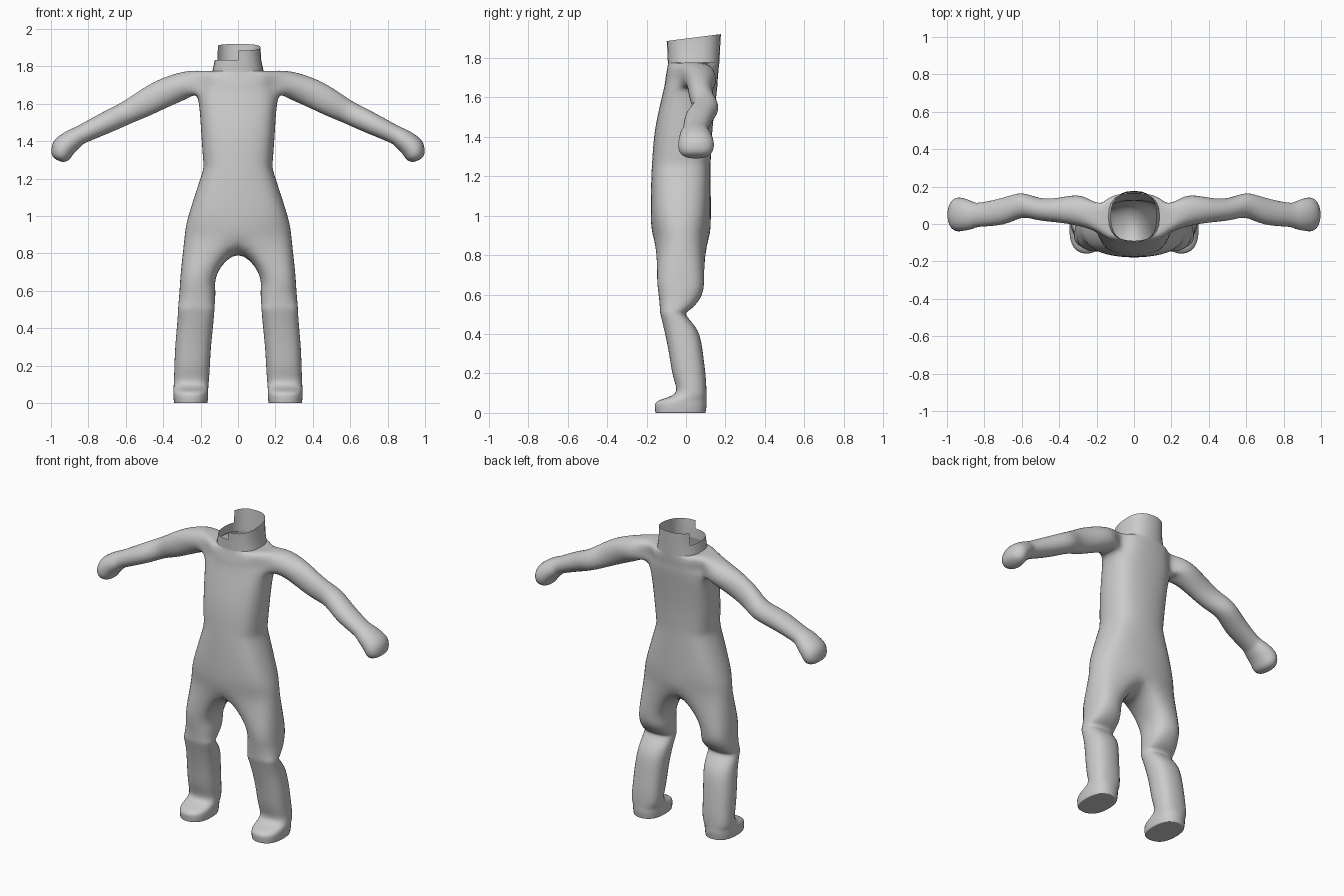
import bpy, bmesh, math
from mathutils import Vector

if "Cube" in bpy.data.objects:
    bpy.data.objects.remove(bpy.data.objects["Cube"])

grey = bpy.data.materials.new("plain grey")
grey.diffuse_color = (0.6, 0.6, 0.6, 1)
grey.use_nodes = True
grey.node_tree.nodes["Principled BSDF"].inputs["Base Color"].default_value = grey.diffuse_color


def sc(deg, p):
    """Rounded-square sine and cosine."""
    f = lambda v: math.copysign(abs(v) ** p, v) if abs(v) > 1e-6 else 0.0
    return f(math.sin(math.radians(deg))), f(math.cos(math.radians(deg)))


def bridge(bm, a, b, closed=True):
    n = len(a)
    for i in range(n if closed else n - 1):
        j = (i + 1) % n
        bm.faces.new((a[i], a[j], b[j], b[i]))


bm = bmesh.new()

# Torso half rings, front centre to back centre: z, side lift, half width, front y, back y
torso = [
    (1.775, 0, .135, -.09, .168), (1.73, .045, .20, -.098, .164),
    (1.695, 0, .21, -.104, .16), (1.63, 0, .215, -.115, .156),
    (1.45, 0, .197, -.155, .135), (1.29, 0, .186, -.17, .126),
    (1.21, 0, .198, -.175, .125), (1.0, 0, .265, -.178, .125),
    (.87, .01, .286, -.158, .11)]
rings = []
for z, lift, rx, yf, yb in torso:
    ring = []
    for k in range(7):
        s, c = sc(30 * k, .8)
        ring.append(bm.verts.new((rx * s, (yf + yb) / 2 - (yb - yf) / 2 * c, z + lift * s * s)))
    rings.append(ring)
for a, b in zip(rings, rings[1:]):
    bridge(bm, a, b, False)

# Arm: open the side of the torso, then loft outward: x, z, half height, front y, back y, tilt
A, B, C = rings[1:4]
hole = [A[2], A[3], A[4], B[4], C[4], C[3], C[2], B[2]]
bmesh.ops.delete(bm, geom=[B[3]], context='VERTS')
arm = [
    (.28, 1.70, .072, -.015, .152, 12), (.40, 1.655, .076, .008, .14, 25),
    (.51, 1.597, .07, .02, .14, 27), (.60, 1.55, .061, .033, .164, 26),
    (.70, 1.502, .058, -.003, .14, 26), (.825, 1.442, .05, -.014, .114, 28),
    (.87, 1.418, .054, -.028, .122, 38), (.925, 1.375, .062, -.038, .14, 50),
    (.95, 1.332, .056, -.035, .135, 55), (.965, 1.306, .032, -.005, .105, 60)]
last = hole
for x, z, h, yf, yb, tilt in arm:
    t = math.radians(tilt)
    ring = []
    for k in range(8):
        s, c = sc(45 * k - 45, .95)
        ring.append(bm.verts.new((x + math.sin(t) * h * c, (yf + yb) / 2 + (yb - yf) / 2 * s,
                                  z + math.cos(t) * h * c)))
    bridge(bm, last, ring)
    last = ring
bm.faces.new(last)

# Leg and foot, starting from the hip ring and crotch: z, inner x, outer x, front y, back y
last = rings[-1] + [bm.verts.new((0, -.02, .79))]
leg = [
    (.70, .108, .305, -.147, .092), (.60, .121, .312, -.138, .08),
    (.53, .125, .318, -.132, .03), (.495, .127, .32, -.128, 0),
    (.42, .133, .325, -.11, .058), (.30, .145, .335, -.085, .085),
    (.18, .152, .34, -.065, .10), (.10, .158, .343, -.053, .103),
    (.065, .16, .345, -.135, .104), (.035, .16, .345, -.157, .104),
    (.004, .164, .341, -.154, .098), (0, .18, .325, -.135, .08)]
for z, xi, xo, yf, yb in leg:
    ring = []
    for k in range(8):
        s, c = sc(45 * k - 45, .8)
        ring.append(bm.verts.new(((xi + xo) / 2 + (xo - xi) / 2 * s,
                                  (yf + yb) / 2 - (yb - yf) / 2 * c, z)))
    bridge(bm, last, ring)
    last = ring
bm.faces.new(last)

# Other half
bmesh.ops.mirror(bm, geom=bm.verts[:] + bm.edges[:] + bm.faces[:], axis='X', merge_dist=.0005)
bmesh.ops.recalc_face_normals(bm, faces=bm.faces)


def make(name, bm):
    me = bpy.data.meshes.new(name)
    bm.to_mesh(me)
    bm.free()
    me.materials.append(grey)
    me.shade_smooth()
    ob = bpy.data.objects.new(name, me)
    bpy.context.collection.objects.link(ob)
    return ob


body = make("body", bm)
body.modifiers.new("smooth", 'SUBSURF').levels = 2
body.modifiers["smooth"].render_levels = 2

# Adjust the cage so the smoothed surface passes through the drawn rings
target = [v.co.copy() for v in body.data.vertices]
for step in range(4):
    dg = bpy.context.evaluated_depsgraph_get()
    got = [v.co.copy() for v in body.evaluated_get(dg).data.vertices[:len(target)]]
    for v, want, now in zip(body.data.vertices, target, got):
        v.co += (want - now) * .8
    body.data.update()
    body.data.update_tag()
    bpy.context.view_layer.update()

# Collar: open tube with the front quarter on one side cut lower
bm = bmesh.new()
N = 24
rows = []
for rx, yf, yb, zf, zb in [(.138, -.092, .169, 1.77, 1.77), (.124, -.094, .172, 1.835, 1.835),
                           (.12, -.098, .177, 1.885, 1.92)]:
    row = []
    for i in range(N):
        s, c = sc(360 / N * i, .8)
        row.append(bm.verts.new((rx * s, (yf + yb) / 2 - (yb - yf) / 2 * c,
                                 (zf + zb) / 2 - (zb - zf) / 2 * c)))
    rows.append(row)
bridge(bm, rows[0], rows[1])
for i in range(16):
    bm.faces.new((rows[1][i], rows[1][i + 1], rows[2][i + 1], rows[2][i]))
bmesh.ops.delete(bm, geom=[v for v in bm.verts if not v.link_faces], context='VERTS')
bmesh.ops.recalc_face_normals(bm, faces=bm.faces)
make("collar", bm)
